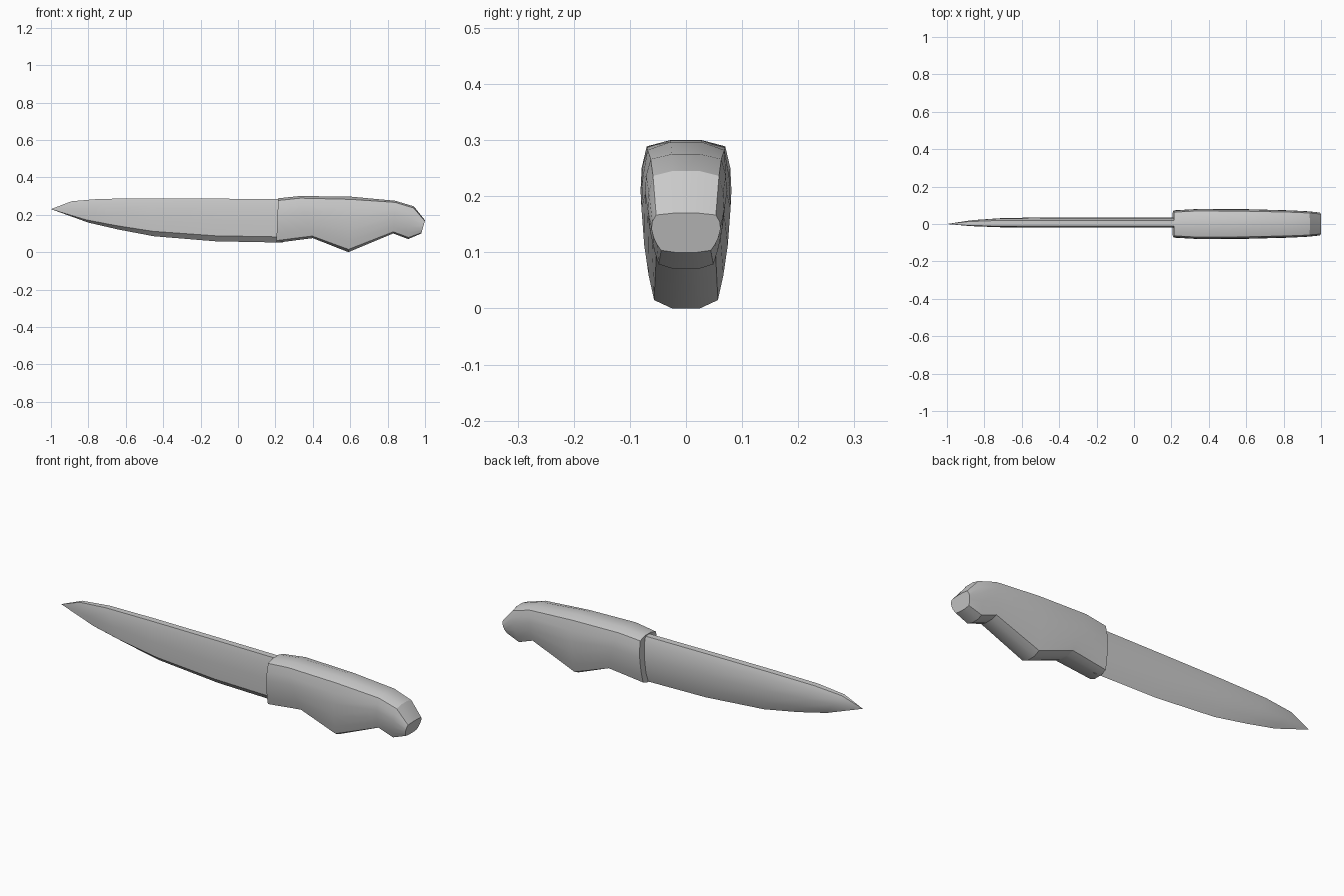
import bpy, bmesh, math

cube = bpy.data.objects.get("Cube")
if cube:
    bpy.data.objects.remove(cube, do_unlink=True)

grey = bpy.data.materials.new("plain_grey")
grey.use_nodes = True
GREY = (0.6, 0.6, 0.6, 1)
grey.diffuse_color = GREY
grey.node_tree.nodes["Principled BSDF"].inputs["Base Color"].default_value = GREY


def loft(name, stations, section, tip=None):
    """Skin a (y, height fraction) section along slanted top/bottom stations."""
    bm = bmesh.new()
    rings = []
    for (tx, tz), (bx, bz), width in stations:
        rings.append([bm.verts.new((bx + (tx - bx) * t, y * width, bz + (tz - bz) * t))
                      for y, t in section])
    n = len(section)
    for a, b in zip(rings, rings[1:]):
        for i in range(n):
            j = (i + 1) % n
            bm.faces.new((a[i], a[j], b[j], b[i]))
    bm.faces.new(rings[-1])
    if tip:
        point = bm.verts.new(tip)
        for i in range(n):
            bm.faces.new((point, rings[0][i], rings[0][(i + 1) % n]))
    else:
        bm.faces.new(rings[0])
    bmesh.ops.recalc_face_normals(bm, faces=bm.faces)
    mesh = bpy.data.meshes.new(name)
    bm.to_mesh(mesh)
    bm.free()
    mesh.materials.append(grey)
    obj = bpy.data.objects.new(name, mesh)
    bpy.context.collection.objects.link(obj)
    bpy.ops.object.select_all(action='DESELECT')
    obj.select_set(True)
    bpy.context.view_layer.objects.active = obj
    bpy.ops.object.shade_smooth_by_angle(angle=math.radians(25))
    return obj


# Blade: thin lens with a flat spine and an edge ground on the front side
blade_section = [(-0.012, 1), (0.02, 1), (0.031, 0.85), (0.035, 0.55), (0.028, 0.22),
                 (0.012, 0), (-0.015, 0.13), (-0.02, 0.5), (-0.018, 0.85)]
blade_stations = [
    ((-0.89, 0.272), (-0.80, 0.158), 0.62),
    ((-0.74, 0.285), (-0.64, 0.121), 0.92),
    ((-0.48, 0.287), (-0.45, 0.085), 1),
    ((-0.14, 0.286), (-0.12, 0.058), 1),
    ((0.24, 0.284), (0.24, 0.051), 1),
]
loft("blade", blade_stations, blade_section, tip=(-1, 0, 0.23))

# Handle: bulging sides, low crown on top, flat belly, drooping butt
half = [(0.028, 1), (0.07, 0.95), (0.079, 0.78), (0.081, 0.6), (0.076, 0.38),
        (0.068, 0.2), (0.058, 0.05), (0.025, 0)]
handle_section = half + [(-y, t) for y, t in reversed(half)]
handle_stations = [
    ((0.215, 0.288), (0.205, 0.05), 0.9),
    ((0.33, 0.3), (0.40, 0.075), 1),
    ((0.60, 0.297), (0.59, 0.0), 0.98),
    ((0.84, 0.275), (0.83, 0.10), 0.9),
    ((0.94, 0.245), (0.91, 0.07), 0.84),
    ((1.0, 0.17), (0.98, 0.10), 0.76),
]
loft("handle", handle_stations, handle_section)
